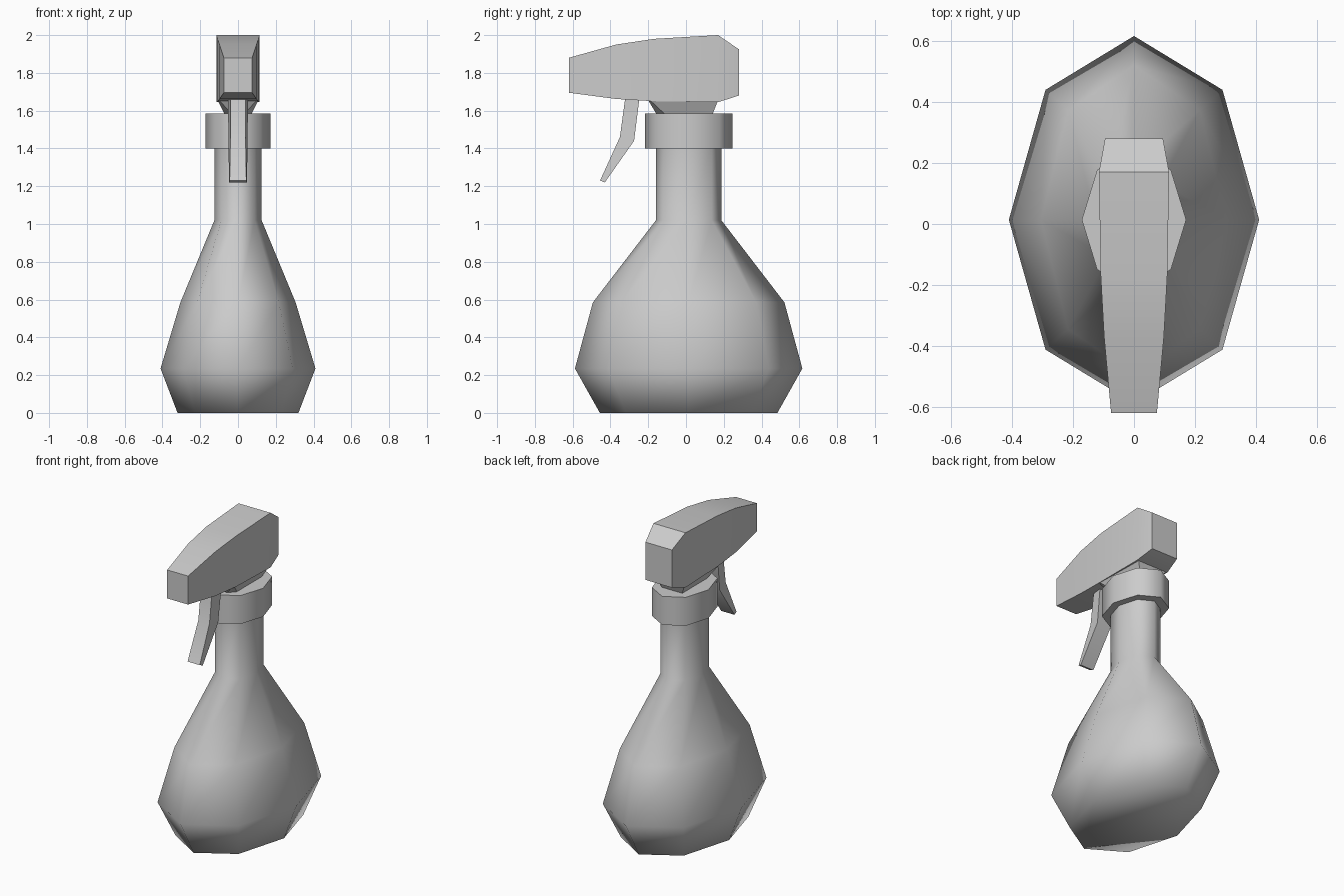
import bpy, bmesh, math

if "Cube" in bpy.data.objects:
    bpy.data.objects.remove(bpy.data.objects["Cube"])


def loft(name, rings, angle):
    """Bridge matching point rings, cap both ends, smooth below the given angle."""
    bm = bmesh.new()
    loops = [[bm.verts.new(p) for p in ring] for ring in rings]
    n = len(loops[0])
    for a, b in zip(loops, loops[1:]):
        for i in range(n):
            j = (i + 1) % n
            bm.faces.new((a[i], a[j], b[j], b[i]))
    bm.faces.new(loops[0][::-1])
    bm.faces.new(loops[-1])
    bmesh.ops.recalc_face_normals(bm, faces=bm.faces)
    mesh = bpy.data.meshes.new(name)
    bm.to_mesh(mesh)
    bm.free()
    obj = bpy.data.objects.new(name, mesh)
    bpy.context.collection.objects.link(obj)
    bpy.ops.object.select_all(action='DESELECT')
    obj.select_set(True)
    bpy.context.view_layer.objects.active = obj
    bpy.ops.object.shade_smooth_by_angle(angle=math.radians(angle))
    return obj


def octagon(z, rx, ry, cy=0.014):
    return [(rx * math.cos(i * math.pi / 4), cy + ry * math.sin(i * math.pi / 4), z)
            for i in range(8)]


# Bottle body and neck: oval eight-sided rings (z, half width, half depth)
bottle_profile = [(0, 0.32, 0.47), (0.235, 0.41, 0.602), (0.585, 0.305, 0.507),
                  (1.02, 0.125, 0.173), (1.42, 0.125, 0.173)]
loft("bottle", [octagon(*p) for p in bottle_profile], 70)

# Screw collar
loft("collar", [octagon(z, 0.171, 0.231) for z in (1.4, 1.585)], 70)

# Spray head: rectangular sections (y, bottom, top, half width)
head_sections = [(-0.62, 1.695, 1.88, 0.075), (-0.37, 1.662, 1.95, 0.098),
                 (-0.17, 1.65, 1.98, 0.109), (0.17, 1.645, 2.0, 0.115),
                 (0.28, 1.68, 1.925, 0.095)]
loft("spray_head", [[(-w, y, b), (w, y, b), (w, y, t), (-w, y, t)]
                    for y, b, t, w in head_sections], 30)


# Tapered throat joining the head to the collar
def throat_ring(z, w, front_w, front, shoulder, back):
    return [(-front_w, front, z), (front_w, front, z), (w, shoulder, z),
            (w, back, z), (-w, back, z), (-w, shoulder, z)]


loft("throat", [throat_ring(1.58, 0.07, 0.03, -0.155, -0.11, 0.14),
                throat_ring(1.655, 0.108, 0.1, -0.2, -0.19, 0.17)], 30)

# Trigger: bent lever, narrower at the front (front y, z, back y, z, widths)
trigger_sections = [(-0.455, 1.23, -0.43, 1.22, 0.044, 0.048),
                    (-0.35, 1.46, -0.275, 1.44, 0.04, 0.05),
                    (-0.32, 1.68, -0.245, 1.68, 0.04, 0.054)]
loft("trigger", [[(-fw, fy, fz), (fw, fy, fz), (bw, by, bz), (-bw, by, bz)]
                 for fy, fz, by, bz, fw, bw in trigger_sections], 30)
